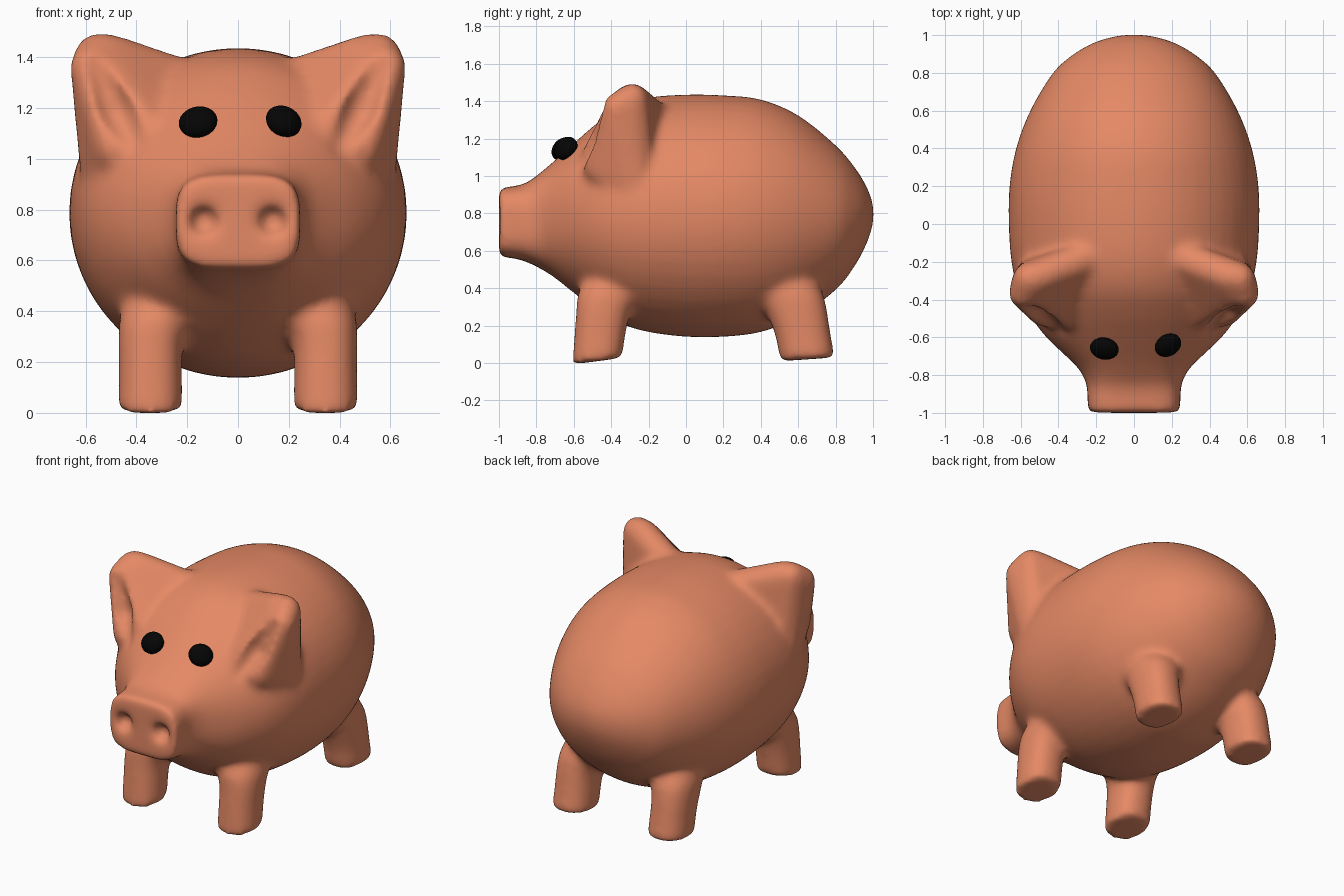
import bpy, bmesh
from math import cos, sin, pi, radians
from mathutils import Vector, Matrix, Euler

cube = bpy.data.objects.get("Cube")
if cube:
    bpy.data.objects.remove(cube, do_unlink=True)


def material(name, color, rough):
    m = bpy.data.materials.new(name)
    m.use_nodes = True
    m.diffuse_color = color
    node = m.node_tree.nodes["Principled BSDF"]
    node.inputs["Base Color"].default_value = color
    node.inputs["Roughness"].default_value = rough
    return m


clay = material("terracotta", (0.78, 0.25, 0.13, 1), 0.6)
black = material("black", (0.0015, 0.0015, 0.0015, 1), 0.5)


def new_object(name, bm, mat):
    bmesh.ops.recalc_face_normals(bm, faces=bm.faces[:])
    mesh = bpy.data.meshes.new(name)
    bm.to_mesh(mesh)
    bm.free()
    obj = bpy.data.objects.new(name, mesh)
    mesh.materials.append(mat)
    bpy.context.collection.objects.link(obj)
    return obj


def smooth_rows(rows, steps=5):
    """Catmull-Rom interpolation between section rows."""
    out = []
    for i in range(len(rows) - 1):
        a, b, c, d = (rows[max(0, min(len(rows) - 1, i + k))] for k in (-1, 0, 1, 2))
        for s in range(steps):
            t = s / steps
            out.append([q + 0.5 * t * (r - p + t * (2 * p - 5 * q + 4 * r - e
                        + t * (3 * (q - r) + e - p)))
                        for p, q, r, e in zip(a, b, c, d)])
    return out + [rows[-1]]


def outline(power, count=48):
    """Unit superellipse."""
    pts = []
    for i in range(count):
        c, s = cos(2 * pi * i / count), sin(2 * pi * i / count)
        pts.append((abs(c) ** (2 / power) * (1 if c > 0 else -1),
                    abs(s) ** (2 / power) * (1 if s > 0 else -1)))
    return pts


def loft(bm, rings):
    rings = [[bm.verts.new(p) for p in ring] for ring in rings]
    n = len(rings[0])
    for a, b in zip(rings, rings[1:]):
        for i in range(n):
            bm.faces.new((a[i], a[(i + 1) % n], b[(i + 1) % n], b[i]))
    bm.faces.new(rings[0])
    bm.faces.new(rings[-1])


def ball_hull(bm, balls, side):
    """Convex skin around balls given as x, y, z, radius."""
    cloud = bmesh.new()
    for x, y, z, r in balls:
        place = Matrix.Translation((side * x, y, z))
        bmesh.ops.create_icosphere(cloud, subdivisions=2, radius=r, matrix=place)
    points = [bm.verts.new(v.co) for v in cloud.verts]
    cloud.free()
    bmesh.ops.convex_hull(bm, input=points)
    loose = [v for v in bm.verts if not v.link_faces]
    bmesh.ops.delete(bm, geom=loose, context="VERTS")


# Torso and snout: y, top, bottom, half width, squareness
torso = [
    (-1.0, 0.94, 0.565, 0.242, 3.6), (-0.92, 0.945, 0.56, 0.247, 3.6),
    (-0.85, 0.965, 0.54, 0.25, 3.2), (-0.77, 1.025, 0.5, 0.29, 2.6),
    (-0.7, 1.085, 0.455, 0.36, 2.3), (-0.6, 1.175, 0.375, 0.465, 2.1),
    (-0.48, 1.28, 0.285, 0.555, 2), (-0.35, 1.37, 0.21, 0.615, 2),
    (-0.2, 1.42, 0.165, 0.65, 2), (0.0, 1.436, 0.14, 0.664, 2),
    (0.2, 1.432, 0.14, 0.66, 2), (0.4, 1.41, 0.165, 0.625, 2),
    (0.6, 1.325, 0.245, 0.55, 2), (0.8, 1.165, 0.39, 0.43, 2),
    (0.9, 1.05, 0.515, 0.32, 2), (0.96, 0.955, 0.625, 0.215, 2),
    (0.99, 0.885, 0.705, 0.12, 2), (1.003, 0.83, 0.76, 0.045, 2),
]
bm = bmesh.new()
rings = []
for y, top, bottom, half, power in smooth_rows(torso):
    rings.append([(half * u, y, (top + bottom) / 2 + (top - bottom) / 2 * v)
                  for u, v in outline(power)])
loft(bm, rings)

# Legs: z, centre x, centre y, half x, half y
front_leg = [(0.01, 0.345, -0.475, 0.128, 0.136), (0.15, 0.345, -0.46, 0.125, 0.137),
             (0.28, 0.343, -0.44, 0.128, 0.148), (0.38, 0.32, -0.4, 0.145, 0.175),
             (0.5, 0.27, -0.33, 0.15, 0.17)]
back_leg = [(0.02, 0.345, 0.65, 0.128, 0.146), (0.15, 0.345, 0.625, 0.125, 0.15),
            (0.28, 0.343, 0.59, 0.128, 0.165), (0.38, 0.32, 0.55, 0.145, 0.18),
            (0.5, 0.27, 0.48, 0.15, 0.17)]
for side in (-1, 1):
    for leg, tilt in ((front_leg, 0.018), (back_leg, 0.01)):
        loft(bm, [[(side * (x + hx * u), y + hy * v, z + (tilt * v if z < 0.1 else 0))
                   for u, v in outline(2.3, 32)]
                  for z, x, y, hx, hy in smooth_rows(leg)])

# Ears, spreading down into the cheeks
ear = [(0.555, -0.29, 1.41, 0.09), (0.585, -0.372, 1.365, 0.08), (0.5, -0.28, 1.405, 0.09),
       (0.22, -0.17, 1.3, 0.1), (0.5, -0.27, 0.93, 0.125), (0.475, -0.455, 1.04, 0.095),
       (0.33, -0.47, 1.08, 0.1)]
for side in (-1, 1):
    ball_hull(bm, ear, side)
body = new_object("pig_body", bm, clay)

# Ear hollows and nostrils, carved out of the fused body
hollow = [(0.56, -0.46, 1.375, 0.04), (0.485, -0.505, 1.2, 0.07), (0.41, -0.59, 1.06, 0.05)]
bm = bmesh.new()
for side in (-1, 1):
    ball_hull(bm, hollow, side)
    place = Matrix.LocRotScale(Vector((side * 0.135, -1.0, 0.755)),
                               Euler((radians(25), 0, 0)), Vector((0.062, 0.07, 0.062)))
    bmesh.ops.create_icosphere(bm, subdivisions=3, radius=1, matrix=place)
cutter = new_object("carving_cutter", bm, clay)
cutter.hide_render = True


def remesh(name):
    mod = body.modifiers.new(name, "REMESH")
    mod.mode = "VOXEL"
    mod.voxel_size = 0.016


remesh("fuse")
carve = body.modifiers.new("carve", "BOOLEAN")
carve.operation = "DIFFERENCE"
carve.object = cutter
remesh("even_out")
soften = body.modifiers.new("soften", "SMOOTH")
soften.factor = 0.5
soften.iterations = 26

# Bake the modifiers and drop the cutter
graph = bpy.context.evaluated_depsgraph_get()
baked = bpy.data.meshes.new_from_object(body.evaluated_get(graph))
body.modifiers.clear()
body.data = baked
bpy.data.objects.remove(cutter, do_unlink=True)
baked.materials.clear()
baked.materials.append(clay)
baked.polygons.foreach_set("material_index", [0] * len(baked.polygons))
baked.shade_smooth()

# Eyes: flattened balls lying on the sloped forehead
for name, spot, wide, roll, turn in (("right_eye", (-0.157, -0.66, 1.145), 0.077, -8, -8),
                                     ("left_eye", (0.18, -0.642, 1.148), 0.074, 14, 22)):
    bm = bmesh.new()
    place = Matrix.LocRotScale(Vector(spot), Euler((radians(-40), radians(roll), radians(turn))),
                               Vector((wide, 0.05, 0.068)))
    bmesh.ops.create_uvsphere(bm, u_segments=24, v_segments=16, radius=1, matrix=place)
    new_object(name, bm, black).data.shade_smooth()
